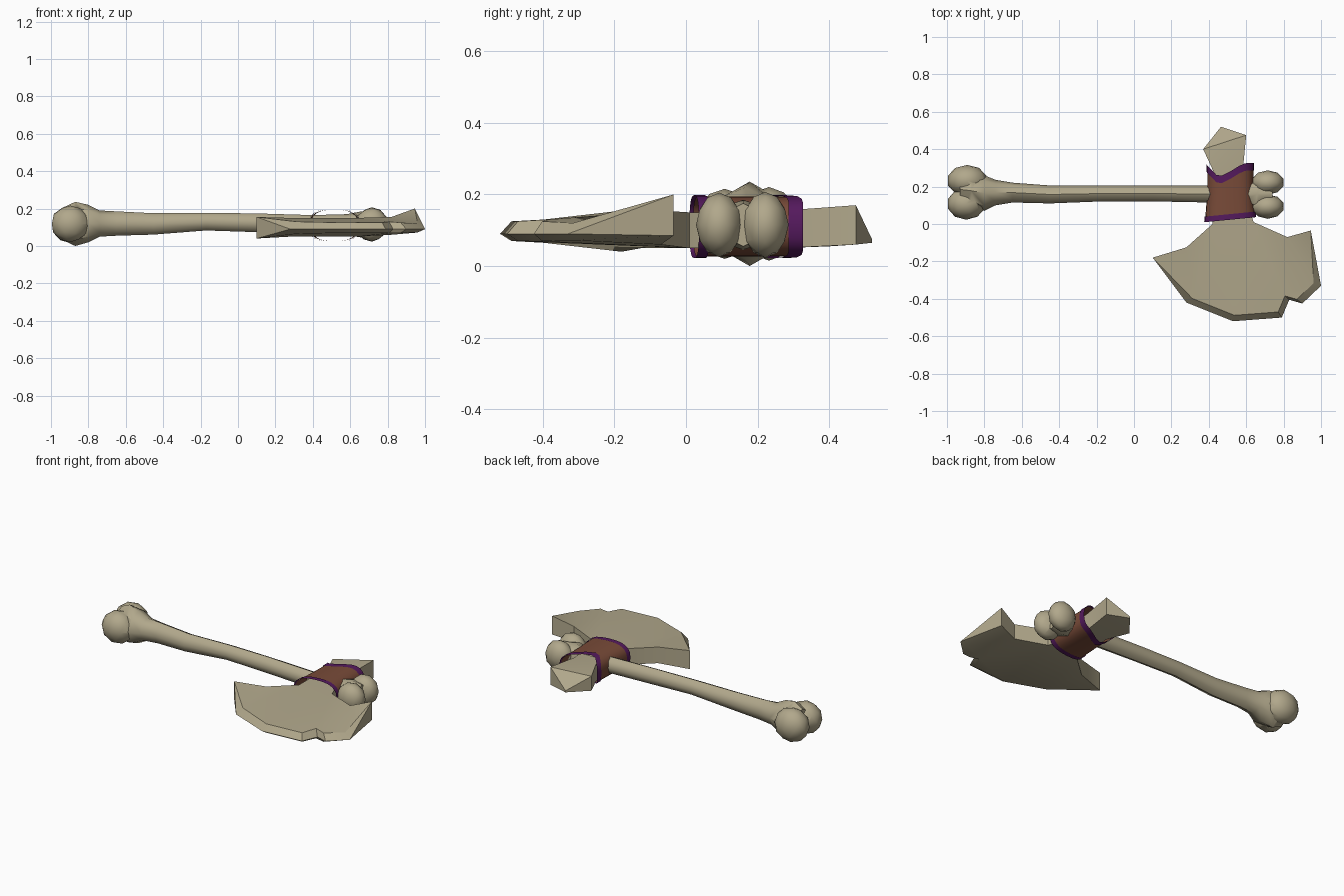
import bpy, bmesh, math

if "Cube" in bpy.data.objects:
    bpy.data.objects.remove(bpy.data.objects["Cube"])


def material(name, rgb):
    m = bpy.data.materials.new(name)
    m.diffuse_color = (*rgb, 1)
    m.use_nodes = True
    m.node_tree.nodes["Principled BSDF"].inputs["Base Color"].default_value = m.diffuse_color
    return m


BONE = material("bone", (0.44, 0.39, 0.26))
LEATHER = material("leather", (0.19, 0.07, 0.04))
PURPLE = material("purple_trim", (0.09, 0.01, 0.11))


def finish(bm, name, mat, angle):
    bmesh.ops.recalc_face_normals(bm, faces=bm.faces)
    me = bpy.data.meshes.new(name)
    bm.to_mesh(me)
    bm.free()
    ob = bpy.data.objects.new(name, me)
    bpy.context.collection.objects.link(ob)
    me.materials.append(mat)
    smooth(ob, angle)
    return ob


def smooth(ob, angle):
    bpy.ops.object.select_all(action='DESELECT')
    ob.select_set(True)
    bpy.context.view_layer.objects.active = ob
    bpy.ops.object.shade_smooth_by_angle(angle=math.radians(angle))


def bridge(bm, a, b):
    n = len(a)
    for i in range(n):
        bm.faces.new((a[i], a[(i + 1) % n], b[(i + 1) % n], b[i]))


# Bone handle shaft: x, centre y, centre z, half width, half height
shaft = [(-.93, .185, .118, .06, .09), (-.87, .178, .118, .085, .118),
         (-.80, .165, .12, .095, .10), (-.74, .168, .12, .068, .07),
         (-.65, .168, .12, .053, .065), (-.45, .158, .118, .048, .057),
         (-.17, .163, .13, .042, .047), (.10, .163, .124, .042, .05),
         (.40, .16, .115, .045, .05), (.58, .16, .115, .05, .055),
         (.66, .16, .115, .085, .07), (.74, .16, .115, .05, .06)]
bm = bmesh.new()
rings = []
for x, y, z, hy, hz in shaft:
    rings.append([bm.verts.new((x, y + hy * math.cos(i * math.pi / 4), z + hz * math.sin(i * math.pi / 4)))
                  for i in range(8)])
for a, b in zip(rings, rings[1:]):
    bridge(bm, a, b)
bm.faces.new(rings[0])
bm.faces.new(rings[-1])
handle = finish(bm, "bone_handle", BONE, 50)

# Paired knuckles at both ends, merged into the shaft
knuckles = [((-.892, .232, .118), (.108, .084, .103)), ((-.897, .108, .118), (.103, .085, .098)),
            ((.715, .222, .115), (.088, .065, .092)), ((.715, .093, .115), (.088, .065, .09))]
for c, r in knuckles:
    bm = bmesh.new()
    bmesh.ops.create_icosphere(bm, subdivisions=2, radius=1)
    for v in bm.verts:
        v.co = [c[k] + r[k] * v.co[k] for k in range(3)]
    knob = finish(bm, "knuckle", BONE, 50)
    mod = handle.modifiers.new("join", 'BOOLEAN')
    mod.operation, mod.solver, mod.object = 'UNION', 'EXACT', knob
    bpy.context.view_layer.objects.active = handle
    bpy.ops.object.modifier_apply(modifier=mod.name)
    bpy.data.objects.remove(knob)
smooth(handle, 45)

# Axe head: outline x, y, top z, bottom z; a zero flag marks the sharpened edge
outline = [(.10, -.18, .155, .04, 1), (.28, -.125, .15, .05, 1), (.42, 0, .15, .05, 1),
           (.42, .12, .15, .05, 1), (.43, .27, .155, .05, 1), (.37, .40, .145, .055, 1),
           (.465, .52, .075, .065, 1), (.60, .475, .17, .06, 1), (.58, .27, .155, .05, 1),
           (.60, .12, .15, .05, 1), (.64, .01, .15, .05, 1), (.82, -.07, .155, .06, 1),
           (.945, -.035, .20, .085, 1), (1.0, -.33, .12, .072, 0), (.90, -.425, .125, .07, 0),
           (.83, -.405, .13, .068, 0), (.79, -.50, .125, .07, 0), (.53, -.52, .125, .07, 0),
           (.28, -.42, .13, .065, 0)]
bm = bmesh.new()
loops = [[], [], [], []]
for x, y, zt, zb, blunt in outline:
    k = 0 if blunt else 0.1
    ix, iy = x + (.6 - x) * k, y + (-.2 - y) * k
    rt, rb = (zt, zb) if blunt else (.09, .09)
    for ring, co in zip(loops, ((ix, iy, zt), (x, y, rt), (x, y, rb), (ix, iy, zb))):
        ring.append(bm.verts.new(co))
for a, b in zip(loops, loops[1:]):
    bridge(bm, a, b)
caps = [bm.faces.new(loops[0]), bm.faces.new(loops[3])]
bmesh.ops.triangulate(bm, faces=caps)
bmesh.ops.remove_doubles(bm, verts=bm.verts, dist=0.0005)
finish(bm, "axe_head", BONE, 35)


# Leather sleeve and its trims: open bands around the neck of the head
def front_edge(x):
    return .008 + .03 * (x - .38) / .27


def back_edge(x):
    if x < .45:
        return .255 + .055 * (.45 - x) / .05
    t = min(1, (x - .45) / .16)
    return .255 + .072 * t * t * (3 - 2 * t)


def band(name, mat, y0, y1, grow, steps):
    bm = bmesh.new()
    rows = []
    for s in range(steps + 1):
        row = []
        for i in range(24):
            a = 2 * math.pi * i / 24
            c, sn = math.cos(a), math.sin(a)
            c = math.copysign(abs(c) ** .75, c)
            sn = math.copysign(abs(sn) ** .75, sn)
            x = .515 + .122 * c
            y = y0(x) + (y1(x) - y0(x)) * s / steps
            flare = abs(y - .17) / .16
            hw = .13 - .04 * y + .006 * flare + grow
            row.append(bm.verts.new((.515 + hw * c, y, .11 + (.084 + grow) * sn)))
        rows.append(row)
    for a, b in zip(rows, rows[1:]):
        bridge(bm, a, b)
    finish(bm, name, mat, 50)


band("leather_sleeve", LEATHER, lambda x: front_edge(x) + .01, lambda x: back_edge(x) - .01, 0, 4)
band("front_trim", PURPLE, front_edge, lambda x: front_edge(x) + .03, .004, 1)
band("back_trim", PURPLE, lambda x: back_edge(x) - .04, back_edge, .004, 1)
